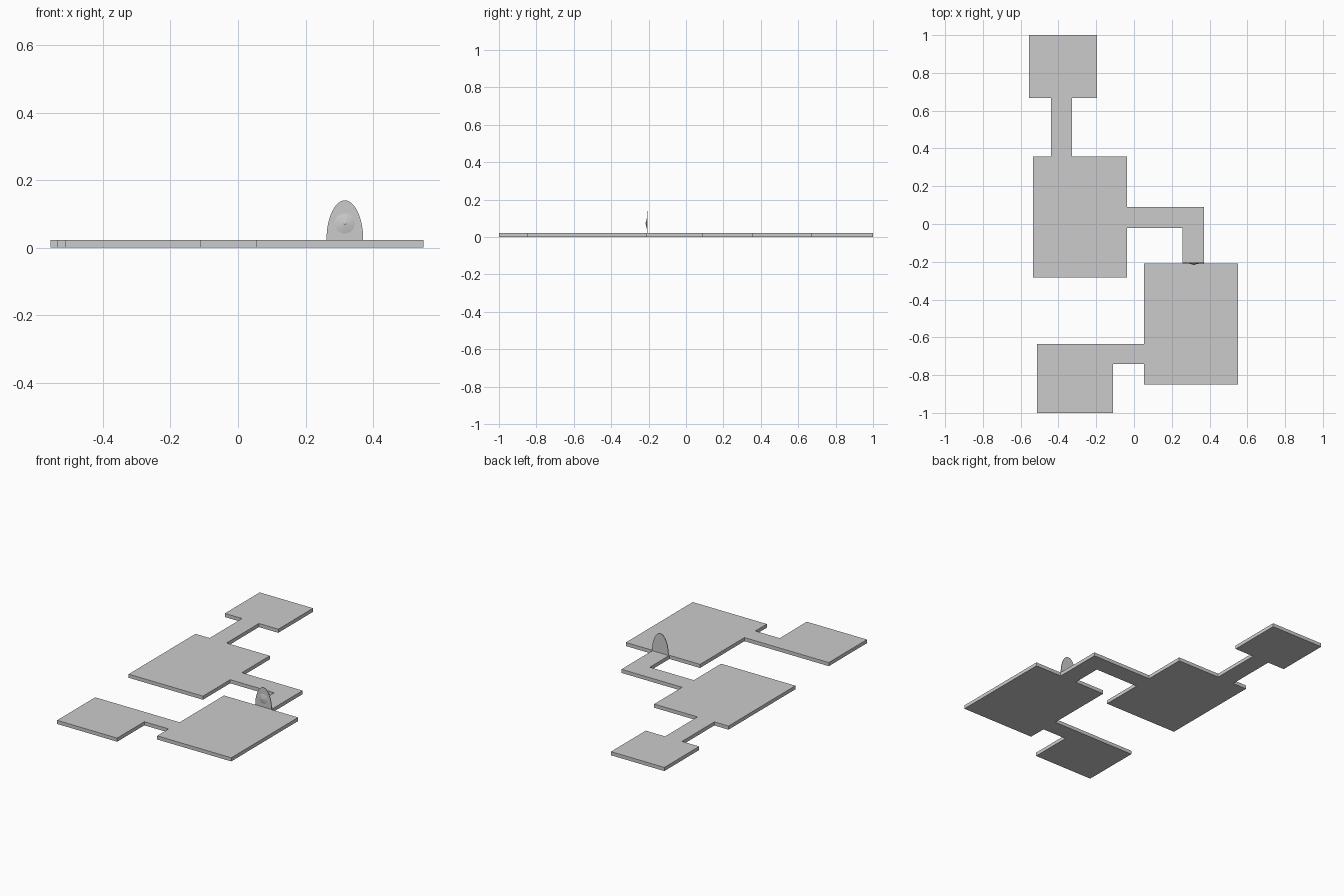
import bpy, bmesh, math

if "Cube" in bpy.data.objects:
    bpy.data.objects.remove(bpy.data.objects["Cube"])

H = 0.022  # floor thickness


def slab(name, x0, x1, y0, y1):
    bpy.ops.mesh.primitive_cube_add(size=1, location=((x0 + x1) / 2, (y0 + y1) / 2, H / 2))
    ob = bpy.context.object
    ob.name = name
    ob.scale = (x1 - x0, y1 - y0, H)
    bpy.ops.object.transform_apply(location=False, rotation=False, scale=True)


# Rooms and the corridors joining them
slab("north_room", -0.555, -0.197, 0.667, 1.0)
slab("north_corridor", -0.44, -0.327, 0.357, 0.667)
slab("west_hall", -0.535, -0.037, -0.283, 0.357)
slab("bend_corridor_a", -0.037, 0.37, -0.022, 0.09)
slab("bend_corridor_b", 0.258, 0.37, -0.21, -0.022)
slab("east_hall", 0.053, 0.55, -0.85, -0.21)
slab("south_corridor", -0.11, 0.053, -0.74, -0.635)
slab("south_room", -0.513, -0.11, -1.0, -0.635)

# Arched door: half-ellipse profile, extruded thin
cx, front, back = 0.3165, -0.209, -0.205
bm = bmesh.new()
N = 32
arch = [(cx + 0.0545 * math.cos(math.pi * i / N), front,
         H + 0.118 * math.sin(math.pi * i / N)) for i in range(N + 1)]
face = bm.faces.new([bm.verts.new(p) for p in arch])
ext = bmesh.ops.extrude_face_region(bm, geom=[face])
for v in ext["geom"]:
    if isinstance(v, bmesh.types.BMVert):
        v.co.y = back
bmesh.ops.recalc_face_normals(bm, faces=bm.faces)
mesh = bpy.data.meshes.new("arched_door")
bm.to_mesh(mesh)
bm.free()
bpy.context.collection.objects.link(bpy.data.objects.new("arched_door", mesh))

# Round door plate and its centre stud, facing the east hall
for name, r1, r2, depth, y in (("door_plate", 0.030, 0.005, 0.006, front),
                               ("door_stud", 0.005, 0.002, 0.002, front - 0.006)):
    bpy.ops.mesh.primitive_cone_add(vertices=32, radius1=r1, radius2=r2, depth=depth,
                                    location=(cx, y - depth / 2, 0.072),
                                    rotation=(math.pi / 2, 0, 0))
    bpy.context.object.name = name
    bpy.ops.object.shade_smooth_by_angle()
